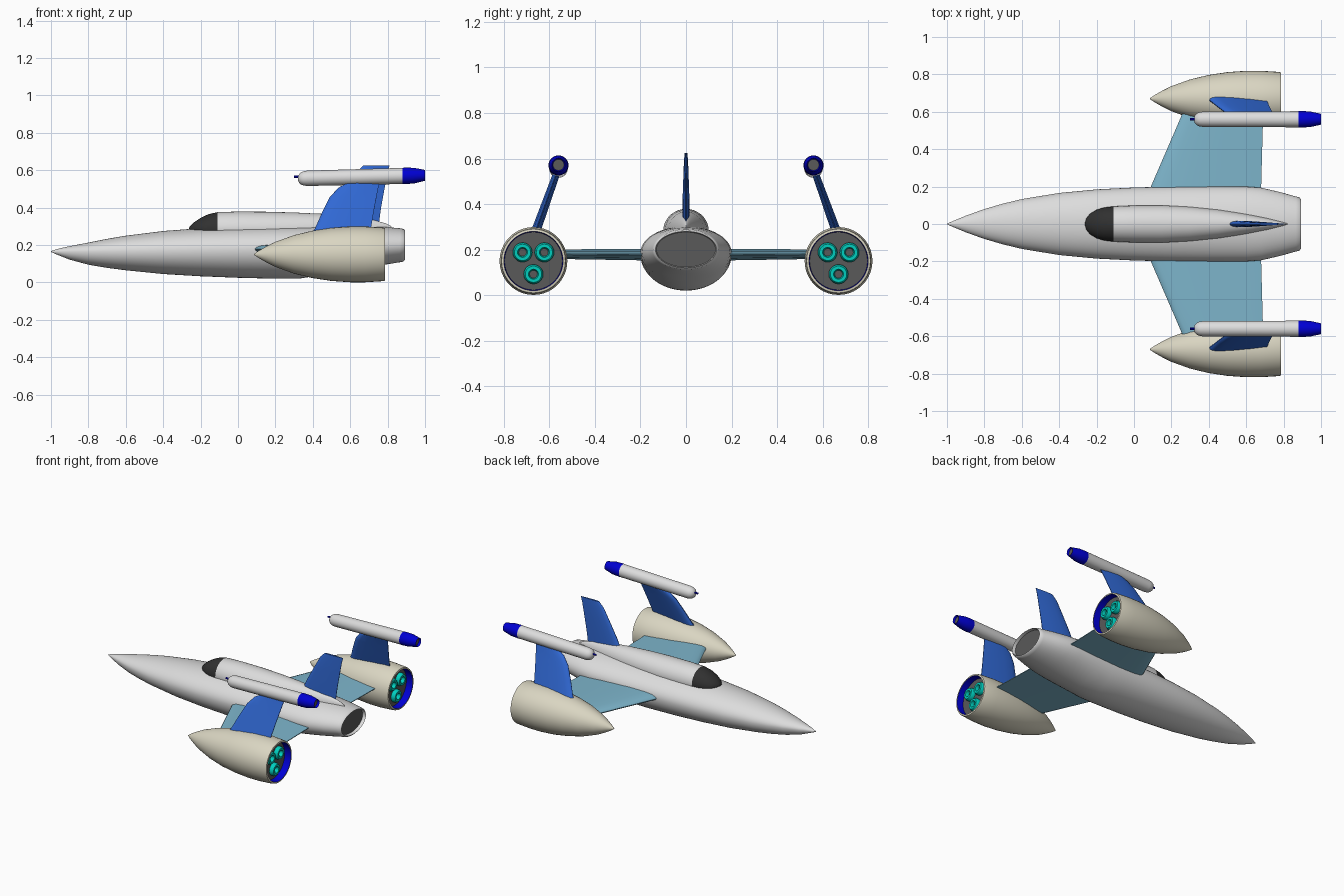
import bpy, bmesh, math
from mathutils import Vector

if "Cube" in bpy.data.objects:
    bpy.data.objects.remove(bpy.data.objects["Cube"])


def material(name, r, g, b):
    m = bpy.data.materials.new(name)
    m.diffuse_color = (r, g, b, 1)
    m.use_nodes = True
    m.node_tree.nodes["Principled BSDF"].inputs["Base Color"].default_value = m.diffuse_color
    return m


GREY = material("hull grey", .72, .72, .72)
BEIGE = material("pod beige", .70, .67, .54)
AQUA = material("wing aqua", .21, .47, .61)
FIN = material("fin blue", .03, .14, .66)
BLUE = material("deep blue", .0, .0, .65)
GLASS = material("canopy black", .03, .03, .03)
DARK = material("nozzle grey", .10, .10, .10)
TEAL = material("thruster teal", .0, .62, .52)


def ring(x, cy, cz, w, up, down=None, n=40):
    """Egg-shaped cross-section in the plane at x."""
    down = up if down is None else down
    pts = []
    for i in range(n):
        a = 2 * math.pi * i / n
        s = math.sin(a)
        pts.append(Vector((x, cy + w * math.cos(a), cz + s * (up if s > 0 else down))))
    return pts


def loft(name, rings, mats, pick=None, angle=35, end_mat=0):
    """Skin a list of rings; pick(i) gives the material of band i."""
    bm = bmesh.new()
    rows = [[bm.verts.new(p) for p in r] for r in rings]
    n = len(rows[0])
    for i in range(len(rows) - 1):
        for j in range(n):
            k = (j + 1) % n
            f = bm.faces.new((rows[i][j], rows[i][k], rows[i + 1][k], rows[i + 1][j]))
            f.material_index = pick(i) if pick else 0
    bm.faces.new(rows[0]).material_index = pick(0) if pick else 0
    bm.faces.new(rows[-1]).material_index = end_mat
    bmesh.ops.recalc_face_normals(bm, faces=bm.faces)
    me = bpy.data.meshes.new(name)
    bm.to_mesh(me)
    bm.free()
    for m in mats:
        me.materials.append(m)
    me.polygons.foreach_set("use_smooth", [True] * len(me.polygons))
    me.set_sharp_from_angle(angle=math.radians(angle))
    ob = bpy.data.objects.new(name, me)
    bpy.context.collection.objects.link(ob)
    return ob


FOIL = [(0, 0), (.015, .4), (.06, .75), (.15, .95), (.35, 1), (.7, .65), (1, .1)]


def foil(name, sections, thick_dir, mat):
    """Aerofoil surface; each section is (lead x, trail x, y, z, half thickness)."""
    t = Vector(thick_dir).normalized()
    rings = []
    for x0, x1, y, z, h in sections:
        top = [Vector((x0 + (x1 - x0) * c, y, z)) + t * h * k for c, k in FOIL]
        low = [Vector((x0 + (x1 - x0) * c, y, z)) - t * h * k for c, k in FOIL[:0:-1]]
        rings.append(top + low)
    return loft(name, rings, [mat])


# Fuselage: x, half width, top z, bottom z, widest z; last two form the nozzle
hull = [(-1, .002, .167, .163, .165), (-.97, .015, .178, .15, .165),
        (-.9, .044, .194, .122, .165), (-.8, .08, .213, .095, .165),
        (-.7, .109, .233, .078, .166), (-.6, .133, .25, .065, .167),
        (-.4, .166, .275, .045, .17), (-.2, .185, .29, .033, .173),
        (0, .195, .298, .025, .176), (.2, .2, .302, .02, .18),
        (.33, .201, .303, .021, .182), (.45, .201, .303, .04, .184),
        (.6, .2, .302, .064, .187), (.68, .194, .3, .078, .19),
        (.78, .171, .297, .094, .193), (.865, .147, .29, .108, .198),
        (.885, .142, .286, .112, .199), (.892, .134, .28, .12, .2),
        (.87, .13, .277, .123, .2)]
loft("fuselage", [ring(x, 0, m, w, t - m, m - b, 48) for x, w, t, b, m in hull],
     [GREY, DARK], end_mat=1, angle=40)

# Canopy and dorsal spine in one skin, front bands are glass
spine = [(-.262, .006, .292), (-.255, .03, .303), (-.235, .055, .322), (-.2, .076, .345),
         (-.16, .088, .364), (-.11, .094, .376), (0, .099, .379), (.15, .1, .378),
         (.3, .092, .374), (.45, .077, .367), (.6, .054, .354), (.72, .03, .336),
         (.79, .012, .316), (.82, .003, .3)]
loft("canopy_and_spine", [ring(x, 0, .283, w, t - .283, .05, 36) for x, w, t in spine],
     [GREY, GLASS], pick=lambda i: 1 if i < 5 else 0)

# Central tail fin
foil("tail_fin", [(.48, .75, 0, .29, .017), (.53, .765, 0, .4, .016), (.59, .785, 0, .51, .012),
                  (.635, .80, 0, .59, .009), (.67, .81, 0, .625, .006)], (0, 1, 0), FIN)

POD_Y, POD_Z = .67, .15
pod = [(.085, .002), (.11, .019), (.15, .042), (.2, .067), (.3, .103), (.4, .127),
       (.5, .142), (.6, .149), (.68, .149), (.775, .143), (.785, .14), (.787, .13), (.74, .127)]
gun = [(.32, .006), (.325, .02), (.335, .031), (.35, .038), (.37, .041),
       (.88, .043), (.89, .044), (.94, .042), (1.0, .029), (.985, .024)]
thruster = [(.735, .043), (.755, .043), (.768, .036), (.768, .022), (.745, .017)]

for s, side in ((1, "left"), (-1, "right")):
    y = s * POD_Y

    # Wing
    foil(side + "_wing", [(.085, .68, s * .15, .178, .026), (.09, .68, s * .2, .178, .025),
                          (.25, .69, s * .57, .18, .021), (.27, .69, s * .62, .18, .02)],
         (0, 0, 1), AQUA)

    # Engine pod with blue inner wall and dark back plate
    loft(side + "_engine_pod", [ring(x, y, POD_Z, r, r) for x, r in pod],
         [BEIGE, BLUE, DARK], pick=lambda i: 1 if i == len(pod) - 2 else 0, end_mat=2)

    # Three thruster rings
    for k, (dy, dz) in enumerate(((-.048, .038), (.048, .038), (0, -.058))):
        loft(f"{side}_thruster_{k + 1}",
             [ring(x, y + dy, POD_Z + dz, r, r, n=20) for x, r in thruster],
             [TEAL, DARK], end_mat=1)

    # Inclined pylon fin between pod and gun
    path = [(.38, .70, .25), (.41, .71, .285), (.45, .725, .375), (.49, .74, .455),
            (.535, .75, .505), (.60, .758, .54)]
    foil(side + "_pylon_fin",
         [(a, b, s * (.66 - .36 * (z - .28)), z, .021 - .02 * (z - .25)) for a, b, z in path],
         (0, 1, s * .36), FIN)

    # Gun tube with blue muzzle, rising slightly to the rear
    loft(side + "_gun",
         [ring(x, s * .56, .555 + .025 * (x - .3), r, r, n=28) for x, r in gun],
         [GREY, BLUE, DARK], pick=lambda i: 1 if i >= 5 else 0, end_mat=2)
    loft(side + "_gun_probe",
         [ring(x, s * .56, .565, .006, .006, n=8) for x in (.3, .34)], [BLUE])
